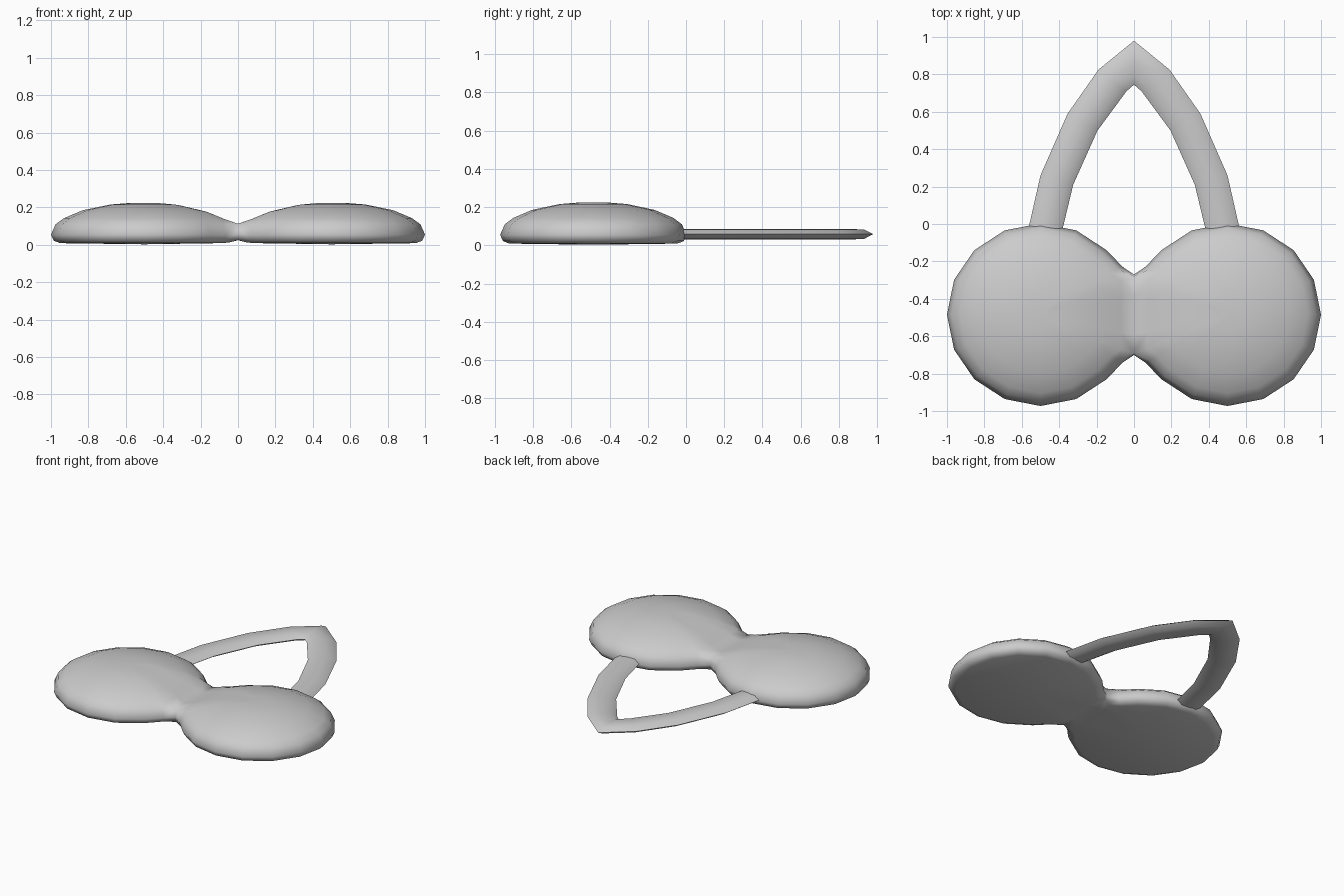
import bpy, bmesh
from math import sin, cos, radians

if "Cube" in bpy.data.objects:
    bpy.data.objects.remove(bpy.data.objects["Cube"])


def finish(name, bm):
    """Make an object from one half and mirror it across x = 0."""
    bmesh.ops.remove_doubles(bm, verts=bm.verts, dist=1e-5)
    # open the seam so both halves weld into one surface
    seam = [f for f in bm.faces if all(abs(v.co.x) < 1e-5 for v in f.verts)]
    bmesh.ops.delete(bm, geom=seam, context='FACES')
    bmesh.ops.recalc_face_normals(bm, faces=bm.faces)
    mesh = bpy.data.meshes.new(name)
    bm.to_mesh(mesh)
    bm.free()
    ob = bpy.data.objects.new(name, mesh)
    bpy.context.collection.objects.link(ob)
    mod = ob.modifiers.new("mirror", 'MIRROR')
    mod.use_clip = True
    mod.merge_threshold = 0.001
    bpy.ops.object.select_all(action='DESELECT')
    ob.select_set(True)
    bpy.context.view_layer.objects.active = ob
    bpy.ops.object.modifier_apply(modifier=mod.name)
    bpy.ops.object.shade_smooth_by_angle(angle=radians(75))
    return ob


def loft(bm, rings, closed_rows):
    """Join neighbouring rings of vertices with quads."""
    n = len(rings[0])
    for a, b in zip(rings, rings[1:]):
        for i in range(n if closed_rows else n - 1):
            j = (i + 1) % n
            bm.faces.new((a[i], a[j], b[j], b[i]))


# Two domed fruits, pinched together at the middle
CX, CY = 0.5, -0.485
frac = [0.18, 0.36, 0.66, 0.86, 0.95, 1.0, 0.97, 0.9]
z_dome = [0.223, 0.216, 0.185, 0.143, 0.11, 0.055, 0.022, 0.009]
z_seam = [0.222, 0.213, 0.178, 0.137, 0.113, 0.06, 0.025, 0.012]
side = [(149, 0.511), (156.2, 0.546), (167.6, 0.512)]
spokes = [(22.5 * k, 0.5) for k in range(-6, 7)]
spokes += side + [(180, 0.5)] + [(360 - a, r) for a, r in reversed(side)]

bm = bmesh.new()
rings = []
for k, f in enumerate(frac):
    ring = []
    for a, r in spokes:
        on_seam = 155 < a < 205
        x = CX + f * r * cos(radians(a))
        y = CY + f * r * sin(radians(a)) * 0.976
        if on_seam and 4 <= k <= 6:
            x = 0.0
        ring.append(bm.verts.new((x, y, (z_seam if on_seam else z_dome)[k])))
    rings.append(ring)
loft(bm, rings, True)
top = bm.verts.new((CX, CY, 0.225))
n = len(spokes)
for i in range(n):
    bm.faces.new((top, rings[0][i], rings[0][(i + 1) % n]))
base = bm.verts.new((CX, CY, 0.003))
for i in range(n):
    bm.faces.new((base, rings[-1][(i + 1) % n], rings[-1][i]))
finish("cherries", bm)

# Flattened stem bent to a point at the back
outer = [(0.568, -0.04), (0.5, 0.26), (0.355, 0.59), (0.19, 0.825), (0, 0.98)]
inner = [(0.385, -0.04), (0.325, 0.21), (0.195, 0.5), (0.04, 0.71), (0, 0.745)]
section = [(0, 0), (0.2, 0.85), (0.5, 1), (0.8, 0.85),
           (1, 0), (0.8, -0.85), (0.5, -1), (0.2, -0.85)]
bm = bmesh.new()
rings = []
for (ox, oy), (ix, iy) in zip(outer, inner):
    rings.append([bm.verts.new((ox + (ix - ox) * u, oy + (iy - oy) * u,
                                0.058 + 0.028 * h)) for u, h in section])
loft(bm, rings, True)
bm.faces.new(rings[0])
finish("stem", bm)
